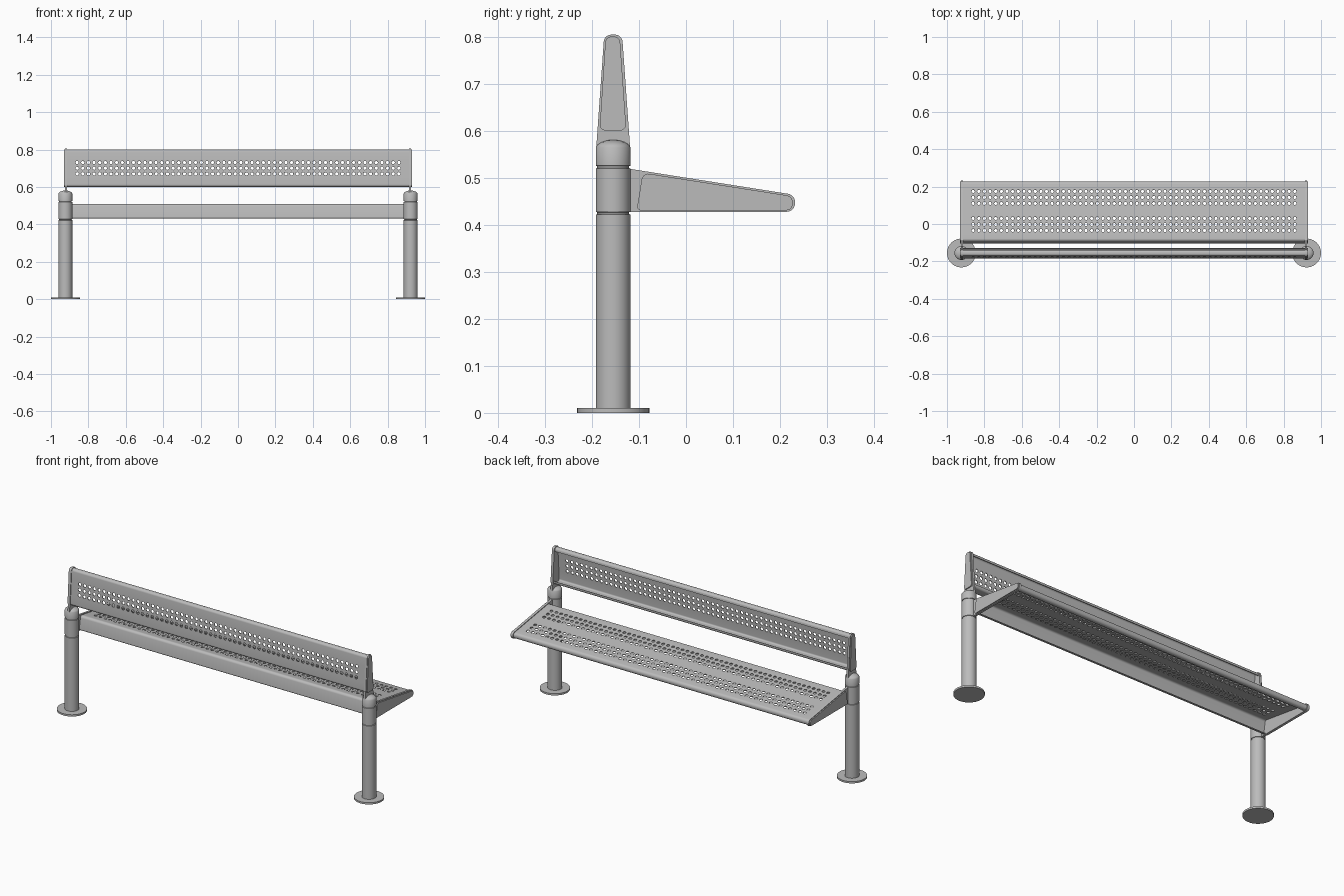
import bpy, bmesh, math
from mathutils import Vector

cube = bpy.data.objects.get("Cube")
if cube:
    bpy.data.objects.remove(cube, do_unlink=True)

# Single painted-metal colour
metal = bpy.data.materials.new("grey_metal")
metal.use_nodes = True
GREY = (0.5, 0.5, 0.5, 1)
metal.diffuse_color = GREY
metal.node_tree.nodes["Principled BSDF"].inputs["Base Color"].default_value = GREY

POST_X, POST_Y = 0.923, -0.155
HALF = 0.926          # half length of the pressed sheets
COLUMNS, HOLE_SPAN = 58, 0.875
HOLE_R = 0.009


def finish(name, bm, thickness=0):
    mesh = bpy.data.meshes.new(name)
    bm.to_mesh(mesh)
    bm.free()
    mesh.materials.append(metal)
    obj = bpy.data.objects.new(name, mesh)
    bpy.context.collection.objects.link(obj)
    bpy.ops.object.select_all(action='DESELECT')
    obj.select_set(True)
    bpy.context.view_layer.objects.active = obj
    if thickness:
        mod = obj.modifiers.new("thickness", 'SOLIDIFY')
        mod.thickness = thickness
        mod.offset = -1
        bpy.ops.object.modifier_apply(modifier=mod.name)
    bpy.ops.object.shade_smooth_by_angle(angle=math.radians(35))
    return obj


def rounded(corners, closed, steps=5):
    """Points along a path of (y, z, radius) corners with filleted bends."""
    pts, n = [], len(corners)
    for i, (y, z, r) in enumerate(corners):
        p = Vector((y, z))
        if r == 0 or (not closed and i in (0, n - 1)):
            pts.append(p)
            continue
        a = (Vector(corners[i - 1][:2]) - p).normalized()
        b = (Vector(corners[(i + 1) % n][:2]) - p).normalized()
        half = a.angle(b) / 2
        centre = p + (a + b).normalized() * (r / math.sin(half))
        start = p + a * (r / math.tan(half)) - centre
        end = p + b * (r / math.tan(half)) - centre
        for k in range(steps + 1):
            t = k / steps
            arc = start.lerp(end, t).normalized() * r
            pts.append(centre + arc)
    return pts


def prism(name, corners, x0, x1):
    """Flat plate with a rounded side outline."""
    bm = bmesh.new()
    face = bm.faces.new([bm.verts.new((x0, p.x, p.y)) for p in rounded(corners, True)])
    ext = bmesh.ops.extrude_face_region(bm, geom=[face])
    verts = [v for v in ext["geom"] if isinstance(v, bmesh.types.BMVert)]
    bmesh.ops.translate(bm, verts=verts, vec=(x1 - x0, 0, 0))
    bmesh.ops.recalc_face_normals(bm, faces=bm.faces)
    return finish(name, bm)


def perforated_cell(bm, x0, x1, p, q):
    """Square cell with an eight-sided hole."""
    xm, pm = (x0 + x1) / 2, (p + q) / 2
    along = (q - p).normalized()
    rim = [(x1, pm), (x1, q), (xm, q), (x0, q), (x0, pm), (x0, p), (xm, p), (x1, p)]
    outer = [bm.verts.new((x, *v)) for x, v in rim]
    inner = []
    for k in range(8):
        a = k * math.pi / 4
        v = pm + along * HOLE_R * math.sin(a)
        inner.append(bm.verts.new((xm + HOLE_R * math.cos(a), *v)))
    for k in range(8):
        j = (k + 1) % 8
        bm.faces.new((outer[k], outer[j], inner[j], inner[k]))


def pressed_sheet(name, corners, band_starts):
    """Folded sheet swept along x; segments after a band start are perforated."""
    bm = bmesh.new()
    pts = rounded(corners, False)
    pitch = 2 * HOLE_SPAN / COLUMNS
    cells = [(-HOLE_SPAN + i * pitch, -HOLE_SPAN + (i + 1) * pitch) for i in range(COLUMNS)]
    margins = [(-HALF, -HOLE_SPAN), (HOLE_SPAN, HALF)]
    halves = [h for a, b in cells for h in ((a, (a + b) / 2), ((a + b) / 2, b))]

    def quad(x0, x1, p, q):
        bm.faces.new([bm.verts.new((x, *v)) for x, v in ((x0, p), (x1, p), (x1, q), (x0, q))])

    for p, q in zip(pts, pts[1:]):
        if any((p - s).length < 1e-5 for s in band_starts):
            for r in range(3):
                a, b = p.lerp(q, r / 3), p.lerp(q, (r + 1) / 3)
                m = (a + b) / 2
                for x0, x1 in cells:
                    perforated_cell(bm, x0, x1, a, b)
                for x0, x1 in margins:
                    quad(x0, x1, a, m)
                    quad(x0, x1, m, b)
        else:
            for x0, x1 in halves + margins:
                quad(x0, x1, p, q)
    bmesh.ops.remove_doubles(bm, verts=bm.verts, dist=1e-5)
    return finish(name, bm, 0.004)


def split(a, b, fractions):
    return [Vector(a[:2]).lerp(Vector(b[:2]), t) for t in fractions]


def flat(points):
    return [(p.x, p.y, 0) for p in points]


# Seat sheet: rear flange, sloping perforated top, rolled front edge
seat_section = [(-0.105, 0.431, 0.008), (-0.092, 0.511, 0.014),
                (0.227, 0.461, 0.015), (0.227, 0.431, 0.014)]
s0, s1, s2, s3 = seat_section
bands = split(s1, s2, (0.13, 0.433, 0.583, 0.886))
pressed_sheet("seat", [(-0.088, 0.431, 0), s0, s1] + flat(bands)
              + [s2, s3, (0.205, 0.431, 0)], (bands[0], bands[2]))

# Backrest sheet: lower flange, perforated face, rolled top edge
back_section = [(-0.127, 0.601, 0.012), (-0.184, 0.601, 0.012),
                (-0.171, 0.801, 0.013), (-0.141, 0.801, 0.013)]
b0, b1, b2, b3 = back_section
bands = split(b1, b2, (0.27, 0.725))
pressed_sheet("backrest", [(-0.129, 0.618, 0), b0, b1] + flat(bands)
              + [b2, b3, (-0.139, 0.782, 0)], (bands[0],))

# Side plates that carry the sheets, and the sheet end caps
seat_plate = [(-0.155, 0.428, 0), (0.232, 0.428, 0.0175),
              (0.232, 0.464, 0.0175), (-0.155, 0.525, 0)]
back_plate = [(-0.119, 0.565, 0), (-0.191, 0.565, 0),
              (-0.174, 0.805, 0.016), (-0.136, 0.805, 0.016)]
for side, s in (("left", 1), ("right", -1)):
    prism(side + "_seat_plate", seat_plate, s * 0.913, s * 0.925)
    prism(side + "_back_plate", back_plate, s * 0.913, s * 0.925)
    prism(side + "_seat_cap", seat_section, s * 0.92, s * 0.931)
    prism(side + "_back_cap", back_section, s * 0.92, s * 0.931)

# Posts: foot disc, grooved tube and domed cap turned in one profile
R = 0.037
profile = [(0, 0), (0.077, 0), (0.077, 0.01), (R, 0.01)]
for z in (0.425, 0.523):
    profile += [(R, z - 0.003), (R - 0.003, z - 0.002), (R - 0.003, z + 0.002), (R, z + 0.003)]
profile += [(R, 0.565), (0.033, 0.571), (0.025, 0.576), (0.013, 0.58), (0, 0.581)]
for side, s in (("left", 1), ("right", -1)):
    bm = bmesh.new()
    verts = [bm.verts.new((r, 0, z)) for r, z in profile]
    edges = [bm.edges.new(pair) for pair in zip(verts, verts[1:])]
    bmesh.ops.spin(bm, geom=verts + edges, cent=(0, 0, 0), axis=(0, 0, 1),
                   angle=math.tau, steps=40)
    bmesh.ops.remove_doubles(bm, verts=bm.verts, dist=1e-5)
    bmesh.ops.recalc_face_normals(bm, faces=bm.faces)
    bmesh.ops.translate(bm, verts=bm.verts, vec=(s * POST_X, POST_Y, 0))
    finish(side + "_post", bm)
